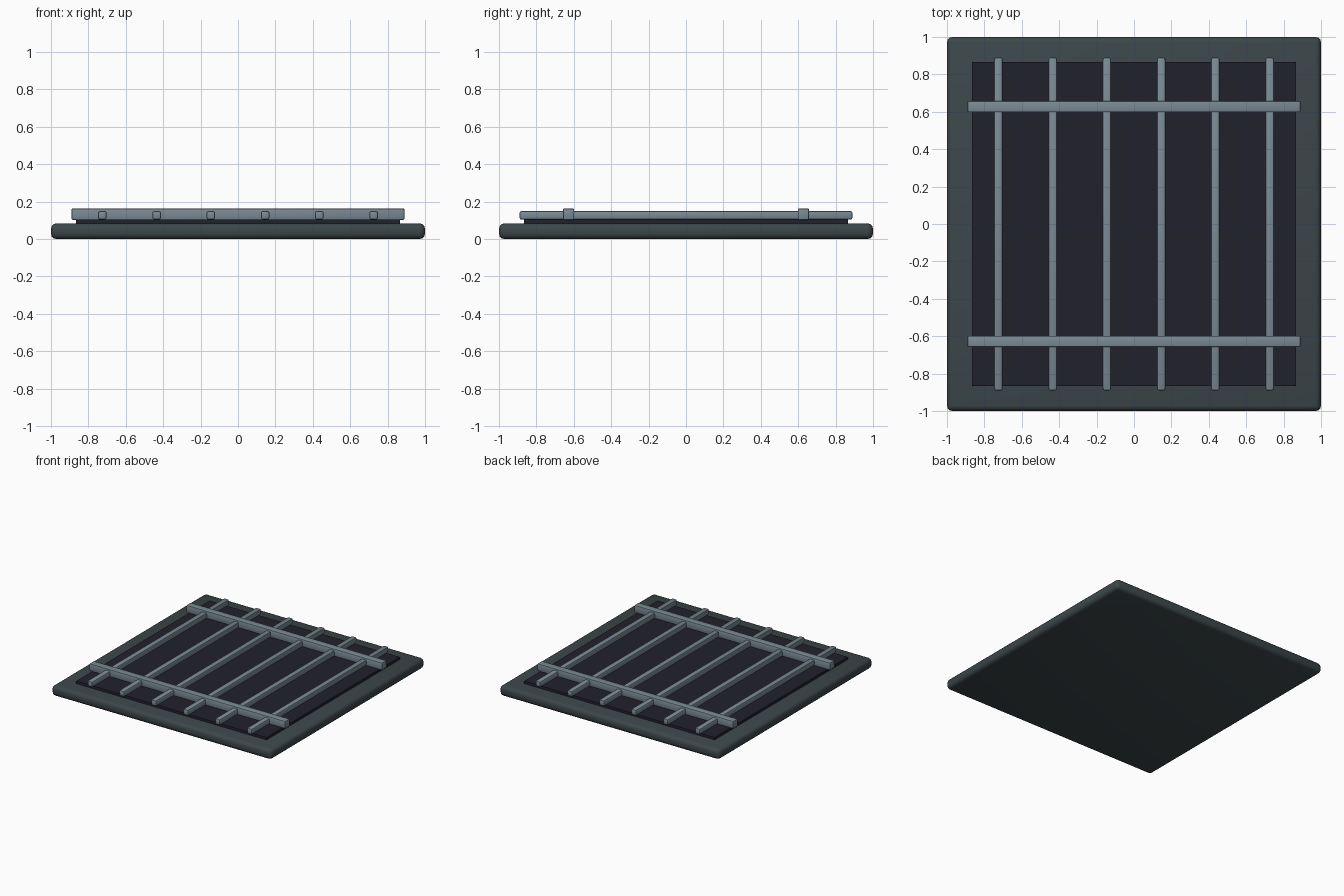
import bpy

old = bpy.data.objects.get("Cube")
if old:
    bpy.data.objects.remove(old, do_unlink=True)


def material(name, color):
    m = bpy.data.materials.new(name)
    m.use_nodes = True
    m.diffuse_color = (*color, 1)
    m.node_tree.nodes["Principled BSDF"].inputs["Base Color"].default_value = (*color, 1)
    return m


frame_mat = material("dark slate", (0.045, 0.062, 0.068))
panel_mat = material("near black", (0.015, 0.015, 0.025))
bar_mat = material("steel grey", (0.195, 0.255, 0.295))


def box(name, size, center, mat, bevel=0, segments=2):
    bpy.ops.mesh.primitive_cube_add(size=1, location=center)
    ob = bpy.context.object
    ob.name = name
    ob.scale = size
    bpy.ops.object.transform_apply(location=False, rotation=False, scale=True)
    ob.data.materials.append(mat)
    if bevel:
        mod = ob.modifiers.new("Bevel", "BEVEL")
        mod.width = bevel
        mod.segments = segments
        bpy.ops.object.modifier_apply(modifier=mod.name)
        bpy.ops.object.shade_smooth_by_angle()
    return ob


# Rounded base slab and the dark opening on it
box("base_frame", (2, 2, 0.084), (0, 0, 0.042), frame_mat, 0.03, 3)
box("dark_panel", (1.73, 1.73, 0.03), (0, 0, 0.09), panel_mat)

# Six long bars running front to back
for i in range(6):
    box(f"long_bar_{i + 1}", (0.045, 1.78, 0.046), ((i - 2.5) * 0.29, 0, 0.127), bar_mat, 0.01)

# Two thicker cross bars
for name, side in (("front", -1), ("back", 1)):
    box(f"{name}_cross_bar", (1.78, 0.06, 0.06), (0, side * 0.628, 0.133), bar_mat, 0.006)
